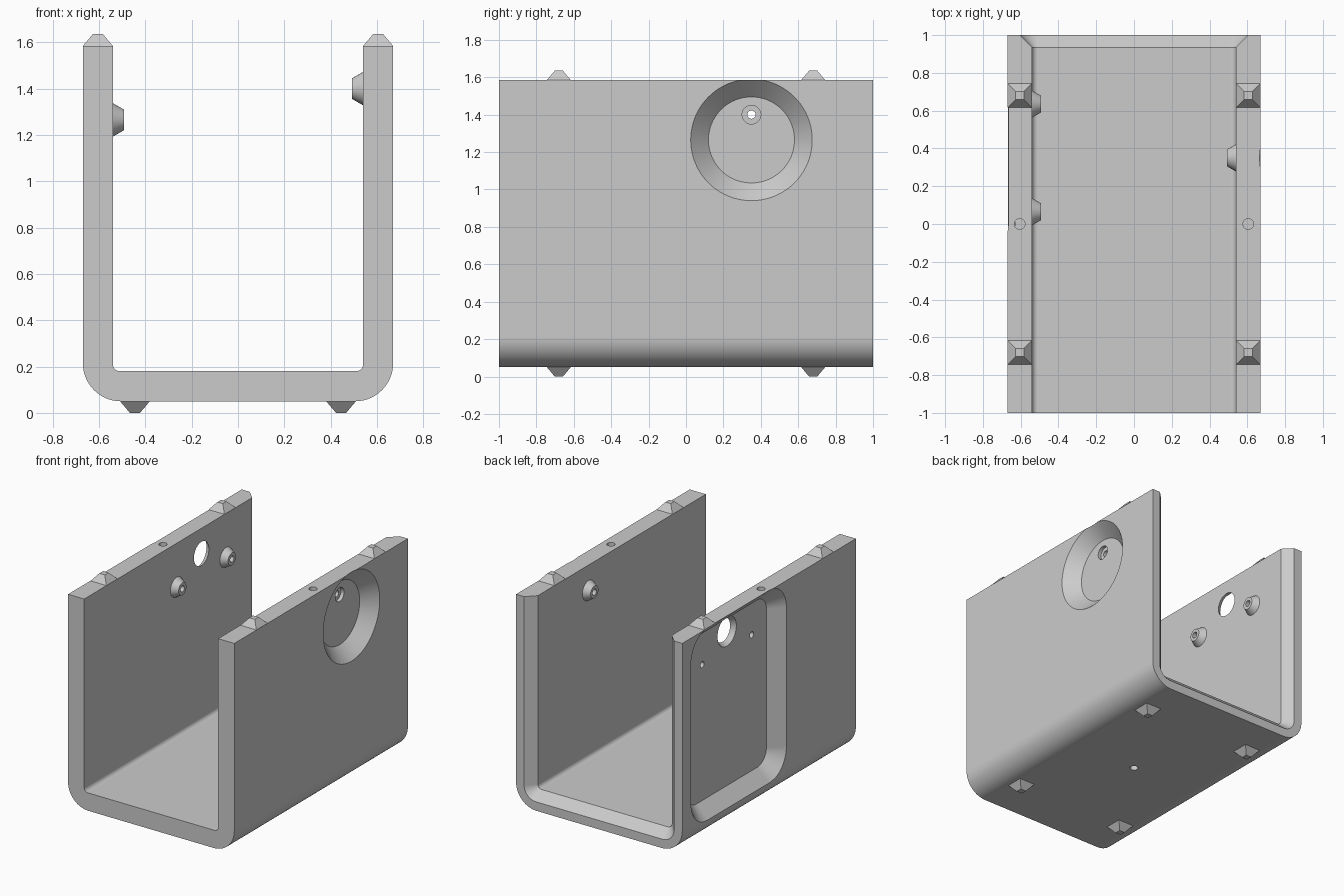
import bpy
import bmesh
from math import cos, sin, pi, radians
from mathutils import Vector

cube = bpy.data.objects.get("Cube")
if cube:
    bpy.data.objects.remove(cube, do_unlink=True)

grey = bpy.data.materials.new("light_grey")
grey.use_nodes = True
grey.diffuse_color = (0.6, 0.6, 0.6, 1)
grey.node_tree.nodes["Principled BSDF"].inputs["Base Color"].default_value = (0.6, 0.6, 0.6, 1)

# Main dimensions
WALL_X, INNER_X = 0.67, 0.54
TOP, BOTTOM, FLOOR = 1.585, 0.05, 0.18
DEPTH = 0.095          # depth of the outside recesses
BEVEL = 0.065          # bevel around the rear opening
CY, CZ = 0.35, 1.265   # centre of the fitting area on the walls
PORT_Z = 1.4


def loft(name, rings, closed=False, wrap=True):
    """Skin a list of equal point rings; cap the ends or close the loop."""
    bm = bmesh.new()
    rows = [[bm.verts.new(p) for p in ring] for ring in rings]
    count = len(rows[0])
    pairs = list(zip(rows, rows[1:]))
    if closed:
        pairs.append((rows[-1], rows[0]))
    for a, b in pairs:
        for i in range(count):
            j = (i + 1) % count
            bm.faces.new((a[i], a[j], b[j], b[i]))
    if not closed:
        bm.faces.new(rows[0])
        bm.faces.new(rows[-1])
    bmesh.ops.recalc_face_normals(bm, faces=bm.faces)
    mesh = bpy.data.meshes.new(name)
    bm.to_mesh(mesh)
    bm.free()
    mesh.materials.append(grey)
    obj = bpy.data.objects.new(name, mesh)
    bpy.context.collection.objects.link(obj)
    return obj


def ring(axis, d, u, v, hu, hv=None, r=None, steps=12):
    """Rounded rectangle (a circle by default) across the x or z axis at d."""
    hv = hu if hv is None else hv
    r = hu if r is None else r
    points = []
    for q, (su, sv) in enumerate(((1, 1), (-1, 1), (-1, -1), (1, -1))):
        last = q if r else 0
        for k in range(steps if r else 1):
            # A full circle shares the points where its quarters meet
            share = steps if r == hu == hv else max(steps - 1, 1)
            a = (last + k / share) * pi / 2
            pu = u + su * (hu - r) + r * cos(a)
            pv = v + sv * (hv - r) + r * sin(a)
            points.append(Vector((d, pu, pv) if axis == "X" else (pu, pv, d)))
    return points


def select(obj):
    bpy.ops.object.select_all(action="DESELECT")
    obj.select_set(True)
    bpy.context.view_layer.objects.active = obj


def smooth(obj):
    select(obj)
    bpy.ops.object.shade_smooth_by_angle(angle=radians(25))


def cut(target, cutter):
    select(target)
    mod = target.modifiers.new("cut", "BOOLEAN")
    mod.operation, mod.solver, mod.object = "DIFFERENCE", "EXACT", cutter
    bpy.ops.object.modifier_apply(modifier=mod.name)
    bpy.data.objects.remove(cutter, do_unlink=True)


def u_path(y, half, low, r, steps=14):
    """U-shaped outline with rounded lower corners."""
    pts = [Vector((-half, y, TOP))]
    for side in (-1, 1):
        for k in range(steps + 1):
            a = k / steps * pi / 2
            c, s = (cos(a), sin(a)) if side < 0 else (sin(a), cos(a))
            pts.append(Vector((side * (half - r + r * c), y, low + r - r * s)))
    pts.append(Vector((half, y, TOP)))
    return pts


# U-shaped channel with a bevelled rear opening
paths = [
    u_path(-1, WALL_X, BOTTOM, 0.165),
    u_path(1, WALL_X, BOTTOM, 0.165),
    u_path(1, INNER_X + BEVEL, FLOOR - BEVEL, 0.03 + BEVEL),
    u_path(1 - BEVEL, INNER_X, FLOOR, 0.03),
    u_path(-1, INNER_X, FLOOR, 0.03),
]
channel = loft("channel", list(zip(*paths)))

# Sloped recesses in the outside of both walls
E = 0.005
cut(channel, loft("dish_cutter", [
    ring("X", WALL_X + E, CY, CZ, 0.325 + E, steps=20),
    ring("X", WALL_X - DEPTH, CY, CZ, 0.325 - DEPTH, steps=20)]))
PANEL_Z, PANEL_H = 0.885, 0.705
cut(channel, loft("panel_cutter", [
    ring("X", -WALL_X - E, CY, PANEL_Z, 0.55 + E, PANEL_H + E, 0.2 + E),
    ring("X", -WALL_X + DEPTH, CY, PANEL_Z, 0.55 - DEPTH, PANEL_H - DEPTH, 0.2 - DEPTH)]))

# Flared port through the panel
cut(channel, loft("port_cutter", [
    ring("X", -WALL_X + DEPTH - 0.01, CY, PORT_Z, 0.115),
    ring("X", -INNER_X + 0.01, CY, PORT_Z, 0.08)]))

# Hollow bosses inside the walls, with their through holes
bosses = {
    "left_boss": (1, CY, PORT_Z),
    "right_rear_boss": (-1, CY + 0.285, CZ),
    "right_front_boss": (-1, CY - 0.285, CZ),
}
HOLE = 0.022
for name, (side, y, z) in bosses.items():
    cut(channel, loft("hole_cutter", [
        ring("X", side * x, y, z, HOLE) for x in (0.5, 0.64)]))
    base, tip = side * INNER_X, side * (INNER_X - 0.047)
    smooth(loft(name, [
        ring("X", base, y, z, 0.072), ring("X", tip, y, z, 0.045),
        ring("X", tip, y, z, HOLE), ring("X", base, y, z, HOLE)], closed=True))
cut(channel, loft("counterbore_cutter", [
    ring("X", x, CY, PORT_Z, 0.05) for x in (0.55, 0.6)]))

# Blind holes in the wall tops and under the floor
for x, z, depth in ((-0.605, TOP, 0.035), (0.605, TOP, 0.035), (0, BOTTOM, -0.06)):
    cut(channel, loft("blind_hole_cutter", [
        ring("Z", z - depth, x, 0, 0.028), ring("Z", z + depth, x, 0, 0.028)]))
smooth(channel)
channel.modifiers.new("even_normals", "WEIGHTED_NORMAL").keep_sharp = True

# Pyramid studs on the wall tops and feet under the floor
for side, side_name in ((1, "left"), (-1, "right")):
    for y, end in ((-0.68, "front"), (0.68, "rear")):
        for part, x, z, tip in (("stud", 0.605, TOP, 0.05), ("foot", 0.445, BOTTOM, -0.05)):
            loft(f"{side_name}_{end}_{part}", [
                ring("Z", z, side * x, y, 0.064, r=0),
                ring("Z", z + tip, side * x, y, 0.022, r=0)])
